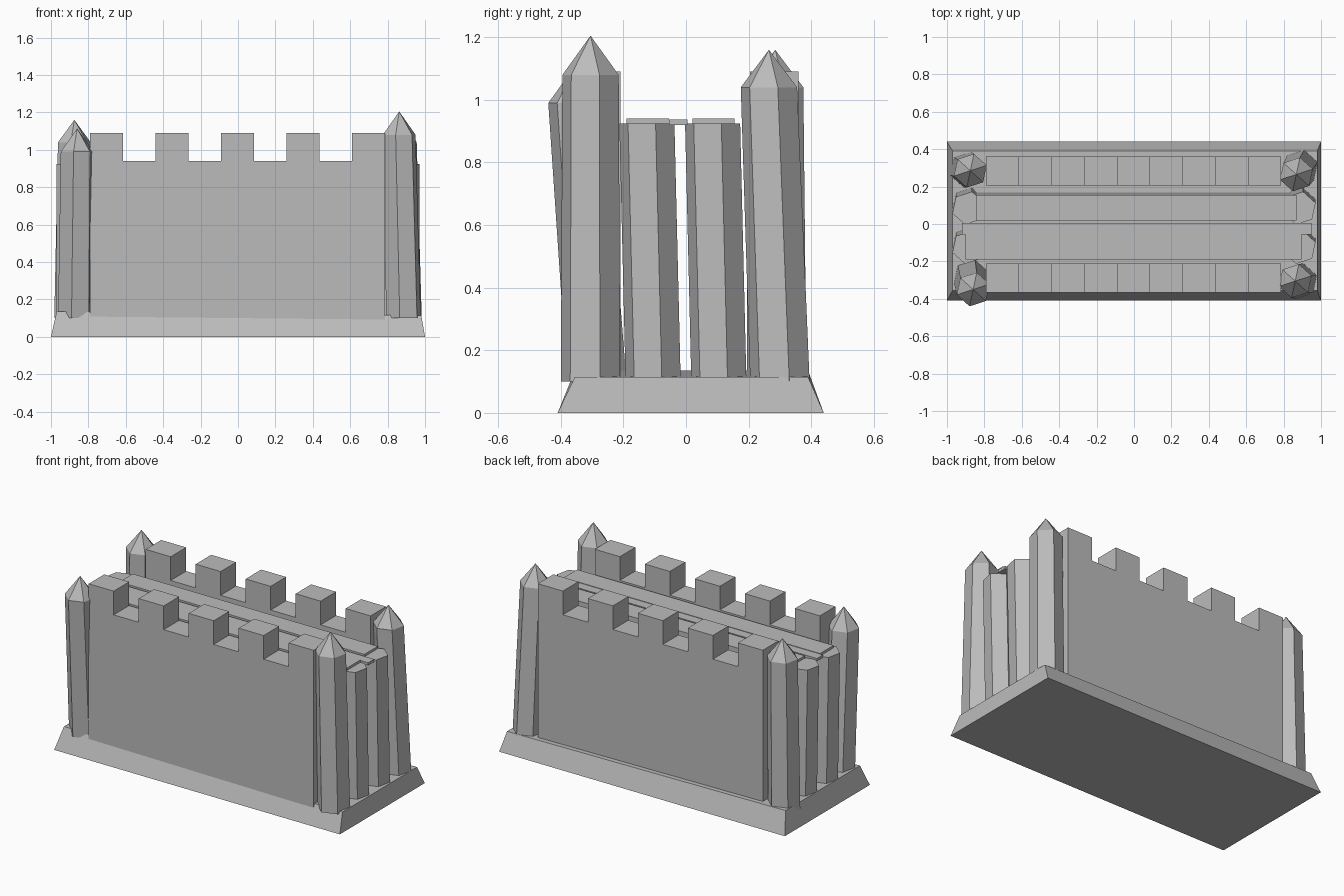
import bpy
import math

cube = bpy.data.objects.get("Cube")
if cube:
    bpy.data.objects.remove(cube, do_unlink=True)

stone = bpy.data.materials.new("grey stone")
stone.use_nodes = True
stone.diffuse_color = (0.5, 0.5, 0.5, 1)
bsdf = stone.node_tree.nodes["Principled BSDF"]
bsdf.inputs["Base Color"].default_value = (0.5, 0.5, 0.5, 1)
bsdf.inputs["Roughness"].default_value = 0.9


def make(name, verts, faces):
    mesh = bpy.data.meshes.new(name)
    mesh.from_pydata(verts, [], faces)
    mesh.materials.append(stone)
    obj = bpy.data.objects.new(name, mesh)
    bpy.context.collection.objects.link(obj)
    return obj


def loft(name, lower, upper, tip=None):
    """Join two matching rings, closed by a flat top or a pointed one."""
    n = len(lower)
    faces = [(i, (i + 1) % n, (i + 1) % n + n, i + n) for i in range(n)]
    faces.append(tuple(reversed(range(n))))
    verts = lower + upper
    if tip:
        verts = verts + [tip]
        faces += [(n + i, n + (i + 1) % n, 2 * n) for i in range(n)]
    else:
        faces.append(tuple(range(n, 2 * n)))
    return make(name, verts, faces)


def rect(x0, x1, y0, y1, z):
    return [(x0, y0, z), (x1, y0, z), (x1, y1, z), (x0, y1, z)]


def hexagon(x, y, z, r):
    angles = [math.radians(18 + 60 * i) for i in range(6)]
    return [(x + r * math.cos(a), y + r * math.sin(a), z) for a in angles]


# Sloped plinth, slightly higher on its right
top = [(x, y, 0.135 if x < 0 else 0.115)
       for x, y, z in rect(-0.97, 0.98, -0.355, 0.39, 0)]
loft("plinth", rect(-1, 1, -0.41, 0.44, 0), top)

# Battlement walls: stepped outline extruded through the thickness
STEP = 0.175
outline = [(-0.79, 0.05), (0.785, 0.05)]
for i in reversed(range(9)):
    z = 1.09 if i % 2 == 0 else 0.94
    outline += [(-0.79 + STEP * (i + 1), z), (-0.79 + STEP * i, z)]
for name, y0, y1 in (("front_wall", -0.365, -0.21), ("back_wall", 0.205, 0.36)):
    n = len(outline)
    verts = [(x, y, z) for y in (y0, y1) for x, z in outline]
    faces = [(i, i + n, (i + 1) % n + n, (i + 1) % n) for i in range(n)]
    faces += [tuple(range(n)), tuple(reversed(range(n, 2 * n)))]
    make(name, verts, faces)

# Leaning corner towers: base centre, shoulder centre, shoulder and tip heights
towers = {
    "front_left_tower": ((0.885, -0.305), (0.862, -0.305), 1.08, 1.205),
    "front_right_tower": ((-0.87, -0.285), (-0.86, -0.35), 0.99, 1.115),
    "back_left_tower": ((0.89, 0.3), (0.868, 0.265), 1.04, 1.16),
    "back_right_tower": ((-0.89, 0.29), (-0.875, 0.285), 1.04, 1.16),
}
for name, (foot, head, shoulder, tip) in towers.items():
    loft(name, hexagon(*foot, 0.1, 0.097), hexagon(*head, shoulder, 0.092),
         (*head, tip))

# Two leaning inner walls, each with a cap and a hexagonal post at either end
for label, y, x0, x1 in (("front", -0.125, -0.9, 0.895), ("back", 0.085, -0.845, 0.87)):
    loft(label + "_inner_wall",
         rect(-0.91, 0.91, y - 0.045, y + 0.085, 0.1),
         rect(-0.91, 0.91, y - 0.065, y + 0.07, 0.92))
    loft(label + "_inner_cap",
         rect(x0, x1, y - 0.065, y + 0.07, 0.9),
         rect(x0, x1, y - 0.065, y + 0.07, 0.94))
    for side, s in (("left", 1), ("right", -1)):
        loft(f"{label}_{side}_post",
             hexagon(s * 0.885, y + 0.02, 0.1, 0.09),
             hexagon(s * 0.885, y, 0.925, 0.09))

# Narrow plank closing the gap between the inner walls
loft("middle_plank", rect(-0.92, 0.95, -0.055, 0.005, 0.92),
     rect(-0.92, 0.95, -0.055, 0.005, 0.937))
